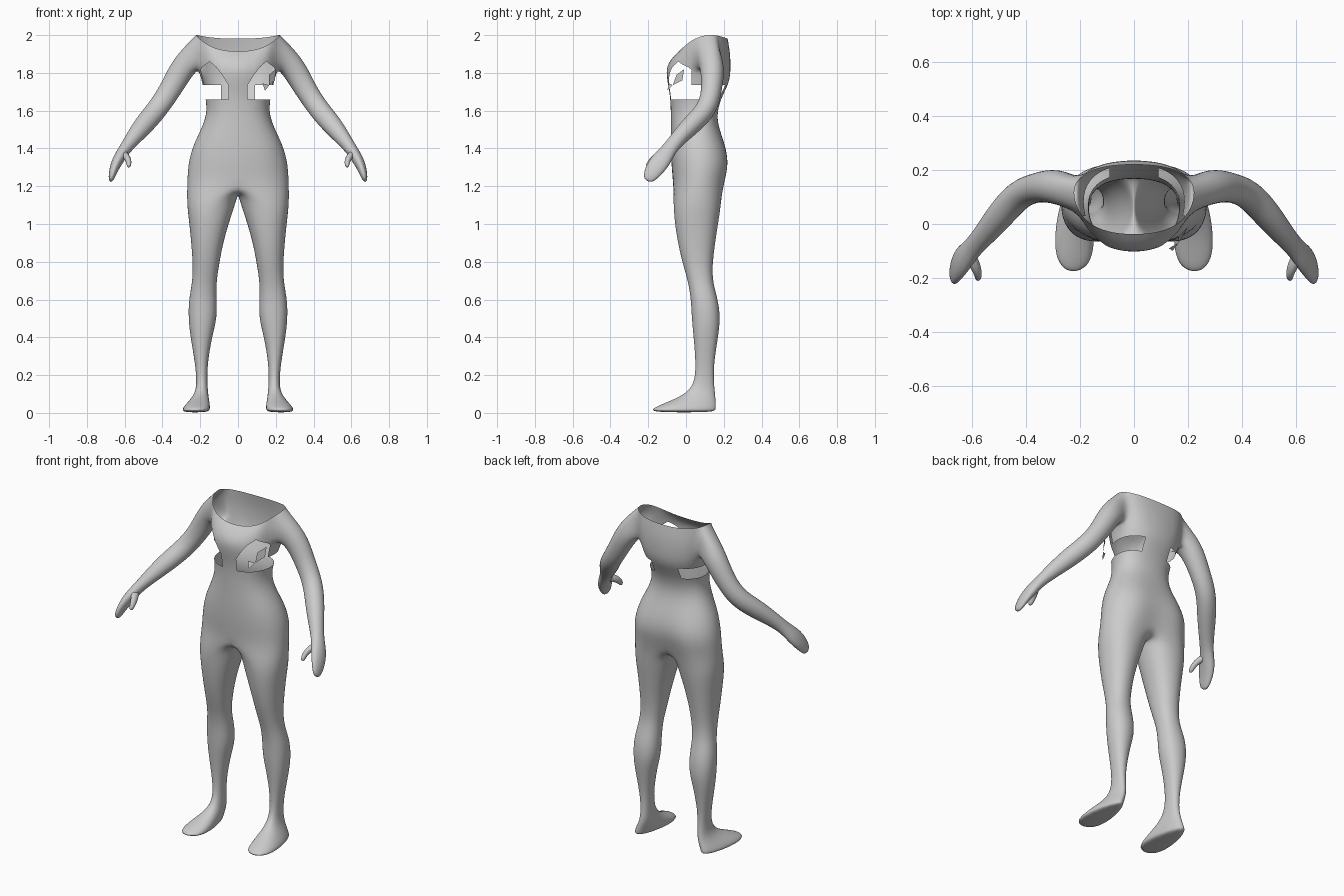
import bpy, bmesh
from math import sin, cos, pi, radians
from mathutils import Vector

if "Cube" in bpy.data.objects:
    bpy.data.objects.remove(bpy.data.objects["Cube"])

N = 8  # columns on half a torso ring, front to back


def power(v, p):
    return (abs(v) ** p) * (1 if v >= 0 else -1)


def bridge(bm, a, b, closed=True):
    n = len(a)
    for i in range(n if closed else n - 1):
        j = (i + 1) % n
        bm.faces.new((a[i], a[j], b[j], b[i]))


def limb(bm, sections, first=None):
    # eight-sided tube: each section is (centre, front radius, side radius)
    ring, pts = first, [Vector(s[0]) for s in sections]
    corners = [(.72, -.72), (0, -1), (-.72, -.72), (-1, 0), (-.72, .72), (0, 1), (.72, .72), (1, 0)]
    for i, (c, rf, ru) in enumerate(sections):
        d = (pts[min(i + 1, len(pts) - 1)] - pts[max(i - 1, 0)]).normalized()
        f = Vector((0, -1, 0))
        f = (f - d * f.dot(d)).normalized()
        u = f.cross(d)
        new = [bm.verts.new(pts[i] + 1.1 * (f * rf * a + u * ru * b)) for a, b in corners]
        if ring:
            bridge(bm, ring, new)
        ring = new
    bm.faces.new(ring)


def finish(name, bm):
    # mirror, subdivide and bake a half mesh
    bmesh.ops.recalc_face_normals(bm, faces=bm.faces)
    me = bpy.data.meshes.new(name)
    bm.to_mesh(me)
    bm.free()
    ob = bpy.data.objects.new(name, me)
    bpy.context.collection.objects.link(ob)
    m = ob.modifiers.new("mirror", 'MIRROR')
    m.use_clip = True
    m.merge_threshold = 0.0005
    s = ob.modifiers.new("smooth", 'SUBSURF')
    s.levels = s.render_levels = 2
    dg = bpy.context.evaluated_depsgraph_get()
    baked = bpy.data.meshes.new_from_object(ob.evaluated_get(dg))
    ob.modifiers.clear()
    ob.data = baked
    for p in baked.polygons:
        p.use_smooth = True
    return ob


bm = bmesh.new()

# torso: z at front, side, back; half width; y at front, middle, back; cleft depth
torso = [
    (1.22, 1.22, 1.22, .268, -.070, .07, .220, .035),
    (1.32, 1.32, 1.32, .264, -.080, .08, .244, .025),
    (1.42, 1.42, 1.42, .237, -.083, .07, .215, .008),
    (1.52, 1.52, 1.52, .185, -.082, .06, .170, 0),
    (1.60, 1.60, 1.60, .162, -.082, .06, .166, 0),
    (1.68, 1.68, 1.68, .174, -.086, .07, .194, 0),
    (1.75, 1.75, 1.75, .190, -.100, .09, .232, 0),
    (1.82, 1.81, 1.82, .205, -.110, .115, .238, 0),
    (1.87, 1.91, 1.90, .215, -.085, .125, .236, 0),
    (1.91, 2.003, 1.98, .222, -.040, .12, .222, 0)]
rows = []
for zf, zs, zb, w, yf, ym, yb, cleft in torso:
    row = []
    for k in range(N + 1):
        a = -pi / 2 + pi * k / N
        c, s = (0 if k in (0, N) else cos(a)), sin(a)
        y = ym + power(s, .95) * ((ym - yf) if s < 0 else (yb - ym)) * 1.01
        z = (zf if s < 0 else zb)
        z += (zs - z) * c ** 2.2
        row.append(bm.verts.new((w * 1.02 * c ** .8, y - (cleft if k == N else 0), z)))
    rows.append(row)
for r in range(len(rows) - 1):
    for k in range(N):
        if r >= 7 and k in (3, 4):
            continue  # arm opening
        bm.faces.new((rows[r][k], rows[r][k + 1], rows[r + 1][k + 1], rows[r + 1][k]))

# arm with mitten hand, grown out of the shoulder opening
A, B, C = rows[7:10]
limb(bm, [((.285, .142, 1.845), .066, .068), ((.355, .138, 1.715), .054, .058),
          ((.425, .115, 1.61), .054, .055), ((.49, .04, 1.535), .053, .055),
          ((.555, -.04, 1.455), .042, .042), ((.60, -.09, 1.395), .038, .031),
          ((.636, -.13, 1.34), .054, .031), ((.662, -.175, 1.28), .048, .022),
          ((.674, -.207, 1.225), .026, .012)],
     [A[3], A[4], A[5], B[5], C[5], C[4], C[3], B[3]])

# leg and foot: z, x inner, x outer, y front, y back, heel narrowing
inner = [(.150, 1.185), (.105, 1.17), (.06, 1.163), (.02, 1.17), (-.03, 1.19)]
ring = rows[0] + [bm.verts.new((0, y, z)) for y, z in inner]
legs = [(1.11, .012, .270, -.068, .188, 0), (1.0, .05, .256, -.060, .17, 0),
        (.88, .083, .245, -.040, .152, 0), (.78, .10, .238, -.015, .140, 0),
        (.69, .115, .241, .012, .142, 0), (.60, .112, .260, .026, .170, 0),
        (.50, .110, .262, .030, .183, 0), (.40, .138, .251, .040, .170, 0),
        (.26, .162, .226, .052, .147, 0), (.16, .162, .218, .046, .147, 0),
        (.10, .158, .228, .000, .155, .1), (.055, .152, .265, -.105, .158, .3),
        (.022, .150, .292, -.186, .160, .35), (.002, .158, .286, -.176, .155, .35)]
angles = [-90 + 180 * k / N for k in range(N + 1)] + [120, 150, 180, 210, 240]
for z, xi, xo, yf, yb, heel in legs:
    cx, cy, rx, ry = (xi + xo) / 2, (yf + yb) / 2, (xo - xi) / 2 * 1.03, (yb - yf) / 2 * 1.02
    new = []
    for d in angles:
        c, s = cos(radians(d)), sin(radians(d))
        x = cx + rx * power(c, .9) * (1 - heel * s)
        new.append(bm.verts.new((max(x, .003), cy + ry * power(s, .9), z)))
    bridge(bm, ring, new)
    ring = new
bm.faces.new(ring)
body = finish("body", bm)

# chest openings: cut along straight lines, then drop the enclosed faces
cup = [(.05, 1.735), (.085, 1.79), (.115, 1.83), (.15, 1.86), (.19, 1.83), (.21, 1.79)]
bm = bmesh.new()
bm.from_mesh(body.data)


def cut(co, no, side):
    fs = [f for f in bm.faces if 1.6 < f.calc_center_median().z < 1.92
          and 0 < side * f.calc_center_median().x < .24]
    geom = fs + list({e for f in fs for e in f.edges}) + list({v for f in fs for v in f.verts})
    bmesh.ops.bisect_plane(bm, geom=geom, dist=1e-5, plane_co=co, plane_no=no)


for s in (1, -1):
    for z in (1.66, 1.735):
        cut((0, 0, z), (0, 0, 1), s)
    for x in (.05, .09):
        cut((s * x, 0, 0), (1, 0, 0), s)
    cut((0, .03, 0), (0, 1, 0), s)
    for (x0, z0), (x1, z1) in zip(cup, cup[1:]):
        cut((s * x0, 0, z0), Vector((s * (z0 - z1), 0, x1 - x0)).normalized(), s)


def opened(p):
    x = abs(p.x)
    if x > .24:
        return False
    if 1.66 < p.z < 1.735:
        return x > (.05 if p.y < .06 else .09)
    if p.y > .03 or p.z < 1.66:
        return False
    for (x0, z0), (x1, z1) in zip(cup, cup[1:]):
        if x0 <= x <= x1:
            return p.z < z0 + (z1 - z0) * (x - x0) / (x1 - x0)
    return False


gone = [f for f in bm.faces if opened(f.calc_center_median())]
bmesh.ops.delete(bm, geom=gone, context='FACES')
bm.to_mesh(body.data)
bm.free()

# thumbs
bm = bmesh.new()
limb(bm, [((.612, -.11, 1.375), .024, .02), ((.588, -.155, 1.355), .022, .018),
          ((.577, -.185, 1.33), .018, .015), ((.578, -.208, 1.30), .011, .01)])
finish("thumbs", bm)

# loose scrap left in one chest opening
me = bpy.data.meshes.new("chest_flap")
me.from_pydata([(.13, -.09, 1.745), (.165, -.07, 1.735), (.143, -.10, 1.705),
                (.195, -.02, 1.76), (.20, -.01, 1.82), (.165, -.05, 1.79)], [],
               [(0, 1, 2), (1, 3, 4, 5)])
bpy.context.collection.objects.link(bpy.data.objects.new("chest_flap", me))
